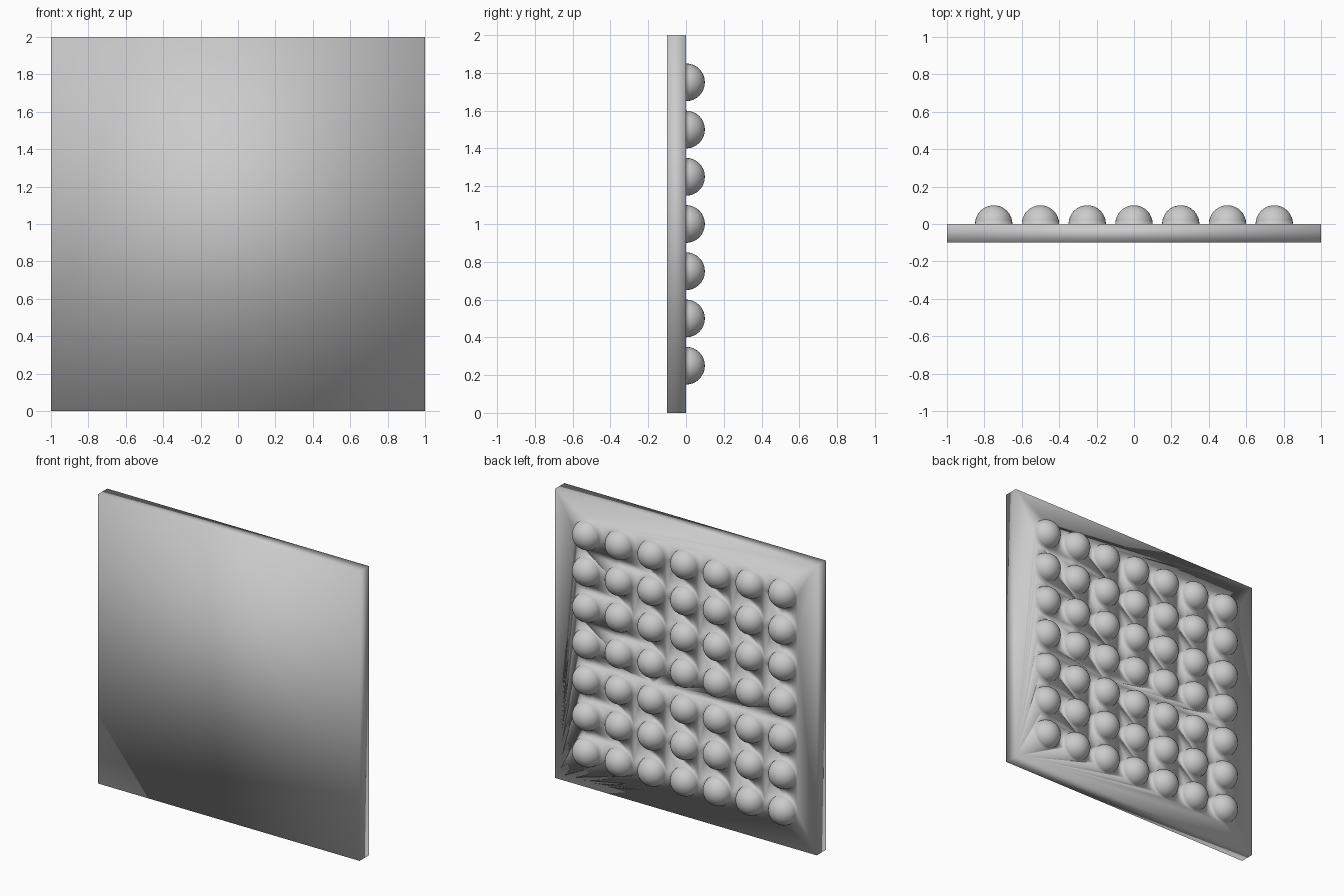
import bpy
import bmesh
from math import radians
from mathutils import Matrix, Vector

default = bpy.data.objects.get("Cube")
if default:
    bpy.data.objects.remove(default, do_unlink=True)

THICK = 0.1      # panel depth
RADIUS = 0.1     # dome radius
PITCH = 0.25     # dome spacing
COUNT = 7        # domes per row and column

grey = bpy.data.materials.new("light_grey")
grey.use_nodes = True
COLOUR = (0.6, 0.6, 0.6, 1)
grey.diffuse_color = COLOUR
grey.node_tree.nodes["Principled BSDF"].inputs["Base Color"].default_value = COLOUR


def make_object(name, bm):
    """Turn a bmesh into a smooth grey object."""
    for face in bm.faces:
        face.smooth = True
    mesh = bpy.data.meshes.new(name)
    bm.to_mesh(mesh)
    bm.free()
    mesh.materials.append(grey)
    obj = bpy.data.objects.new(name, mesh)
    bpy.context.collection.objects.link(obj)
    return obj


# Flat square panel with its back on y = 0
bm = bmesh.new()
bmesh.ops.create_cube(bm, size=1)
bmesh.ops.scale(bm, vec=(2, THICK, 2), verts=bm.verts)
bmesh.ops.translate(bm, vec=(0, -THICK / 2, 1), verts=bm.verts)
panel = make_object("studded_panel", bm)

# Grid of domes, poles along y, with the buried half flattened
bm = bmesh.new()
turn = Matrix.Rotation(radians(-90), 4, "X")
middle = (COUNT - 1) / 2
for row in range(COUNT):
    for col in range(COUNT):
        centre = Vector(((col - middle) * PITCH, 0, 1 + (row - middle) * PITCH))
        bmesh.ops.create_uvsphere(bm, u_segments=32, v_segments=16, radius=RADIUS,
                                  matrix=Matrix.Translation(centre) @ turn)
for v in bm.verts:
    if abs(v.co.y) < 1e-4:
        v.co.y = 0
    elif v.co.y < 0:
        v.co.y *= 0.5
domes = make_object("domes", bm)
domes.hide_render = True

# Fuse domes and panel into one continuous smooth surface
union = panel.modifiers.new("fuse_domes", "BOOLEAN")
union.operation = "UNION"
union.solver = "EXACT"
union.object = domes
bpy.context.view_layer.objects.active = panel
bpy.ops.object.modifier_apply(modifier=union.name)
bpy.data.objects.remove(domes, do_unlink=True)
